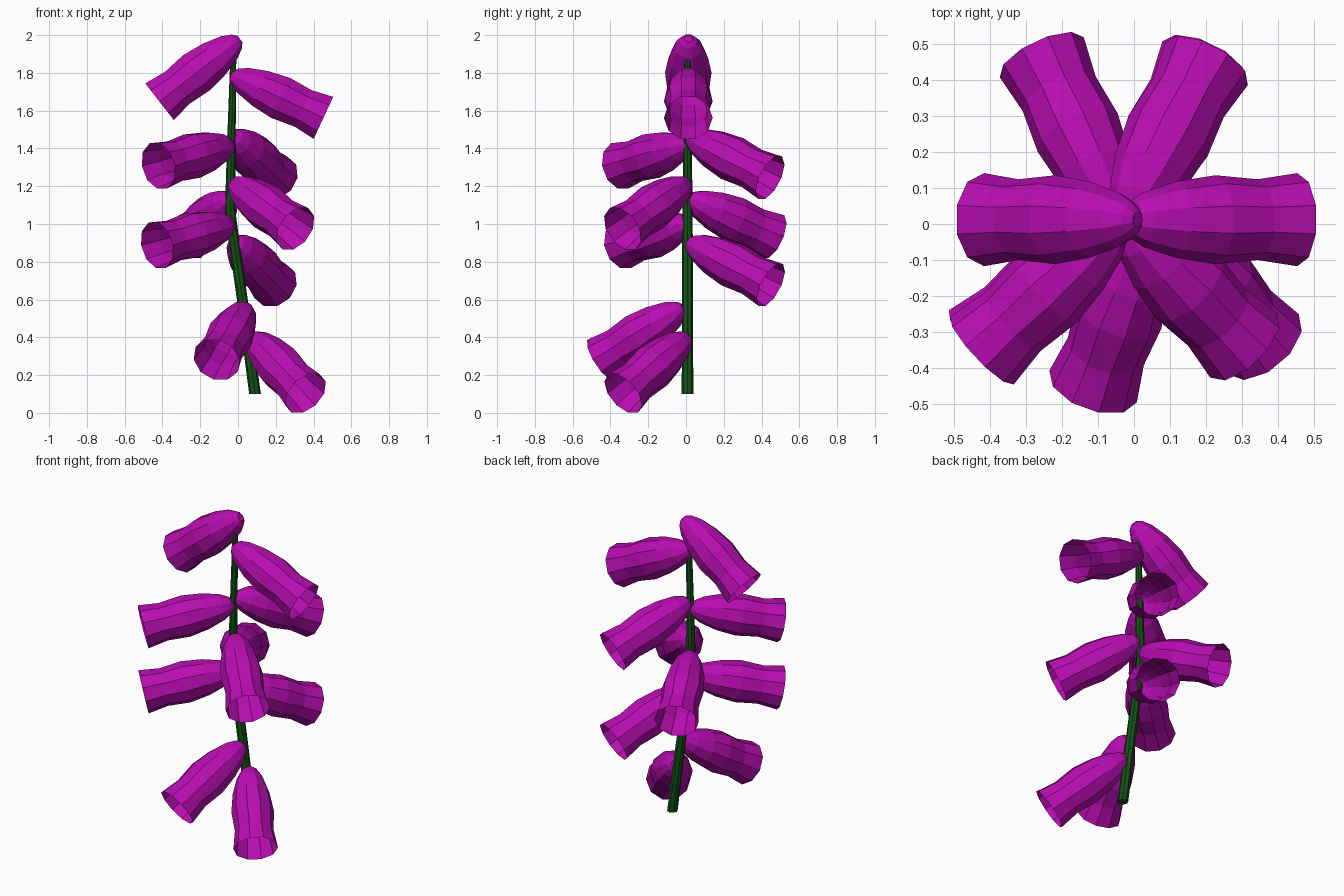
import bpy, bmesh
from math import sin, cos, pi, radians
from mathutils import Vector

if "Cube" in bpy.data.objects:
    bpy.data.objects.remove(bpy.data.objects["Cube"])


def material(name, rgb):
    m = bpy.data.materials.new(name)
    m.diffuse_color = (*rgb, 1)
    m.use_nodes = True
    m.node_tree.nodes["Principled BSDF"].inputs["Base Color"].default_value = m.diffuse_color
    return m


PURPLE = material("petal purple", (0.48, 0.004, 0.44))
GREEN = material("stem green", (0.006, 0.085, 0.007))


def loft(name, rings, mat, cap_end):
    """Skin a list of rings (each a list of points), flat shaded."""
    bm = bmesh.new()
    vs = [[bm.verts.new(p) for p in ring] for ring in rings]
    n = len(vs[0])
    for a, b in zip(vs, vs[1:]):
        for i in range(n):
            j = (i + 1) % n
            bm.faces.new((a[i], a[j], b[j], b[i]))
    bm.faces.new(vs[0][::-1])
    if cap_end:
        bm.faces.new(vs[-1])
    bmesh.ops.recalc_face_normals(bm, faces=bm.faces)
    me = bpy.data.meshes.new(name)
    bm.to_mesh(me)
    bm.free()
    me.materials.append(mat)
    ob = bpy.data.objects.new(name, me)
    bpy.context.collection.objects.link(ob)
    return ob


def ring(center, u, v, r, n):
    return [center + r * (cos(2 * pi * k / n) * u + sin(2 * pi * k / n) * v) for k in range(n)]


# Bent, tapering stem: x, z, radius
STEM = [(0.09, 0.10, 0.031), (0.03, 0.55, 0.029), (-0.02, 0.90, 0.028),
        (-0.042, 1.08, 0.027), (-0.036, 1.40, 0.023), (-0.025, 1.88, 0.016)]
X, Y = Vector((1, 0, 0)), Vector((0, 1, 0))
loft("stem", [ring(Vector((x, 0.008, z)), X, Y, r, 8) for x, z, r in STEM], GREEN, True)

# Bell profile: distance along the axis, radius (open at the mouth)
PROFILE = [(0.0, 0.022), (0.02, 0.047), (0.07, 0.076), (0.17, 0.106),
           (0.29, 0.123), (0.42, 0.112), (0.54, 0.129)]

# Bells: tip x, y, z, compass angle, downward pitch
BELLS = [(0.01, 0.012, 1.98, 180, 38), (-0.037, 0.012, 1.79, 0, 25),
         (-0.03, 0.01, 1.465, 62, 24), (-0.035, 0.01, 1.42, 223, 12),
         (-0.03, 0.01, 1.22, -46, 27), (-0.04, 0.01, 1.135, 115.5, 22),
         (-0.03, 0.01, 1.00, 221, 12), (-0.02, 0.01, 0.905, 64, 25),
         (0.045, -0.015, 0.56, 250, 31), (0.07, 0.01, 0.405, -50, 34)]

for i, (x, y, z, az, pitch) in enumerate(BELLS):
    a, p = radians(az), radians(pitch)
    axis = Vector((cos(a) * cos(p), sin(a) * cos(p), -sin(p)))
    side = Vector((-sin(a), cos(a), 0))
    up = axis.cross(side)
    tip = Vector((x, y, z))
    loft(f"bell_flower_{i + 1}", [ring(tip + t * axis, side, up, r, 10) for t, r in PROFILE],
         PURPLE, False)
